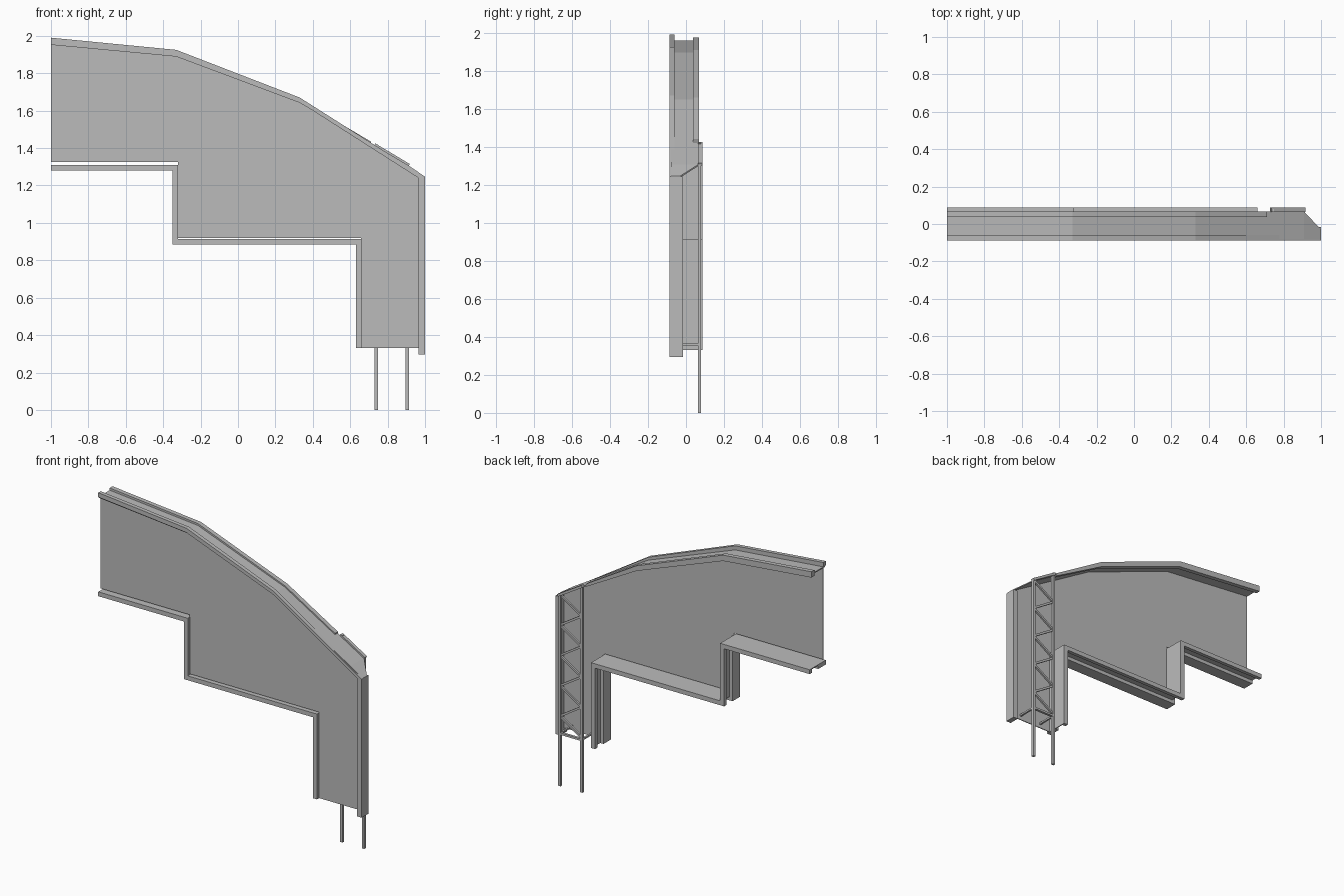
import bpy
import bmesh
from mathutils import Vector

cube = bpy.data.objects.get("Cube")
if cube:
    bpy.data.objects.remove(cube, do_unlink=True)

GREY = (0.5, 0.5, 0.5, 1)
steel = bpy.data.materials.new("plain grey")
steel.use_nodes = True
steel.diffuse_color = GREY
steel.node_tree.nodes["Principled BSDF"].inputs["Base Color"].default_value = GREY


def finish(name, bm):
    bmesh.ops.recalc_face_normals(bm, faces=bm.faces)
    mesh = bpy.data.meshes.new(name)
    bm.to_mesh(mesh)
    bm.free()
    mesh.materials.append(steel)
    obj = bpy.data.objects.new(name, mesh)
    bpy.context.collection.objects.link(obj)
    return obj


def extrude_y(name, outline, y0, y1):
    """Extrude an x-z outline between two depths."""
    bm = bmesh.new()
    face = bm.faces.new([bm.verts.new((x, y0, z)) for x, z in outline])
    new = bmesh.ops.extrude_face_region(bm, geom=[face])["geom"]
    bmesh.ops.translate(bm, vec=(0, y1 - y0, 0),
                        verts=[v for v in new if isinstance(v, bmesh.types.BMVert)])
    return finish(name, bm)


def box(name, x0, x1, y0, y1, z0, z1):
    return extrude_y(name, [(x0, z0), (x1, z0), (x1, z1), (x0, z1)], y0, y1)


def strip(name, upper, lower, y0, y1):
    """Band between two matching x-z paths."""
    return extrude_y(name, upper + lower[::-1], y0, y1)


def bar(name, a, b, y0, y1, width):
    """Straight flat bar between two x-z points."""
    a, b = Vector(a), Vector(b)
    d = (b - a).normalized() * width / 2
    side = Vector((-d.y, d.x))
    return extrude_y(name, [a + side, b + side, b - side, a - side], y0, y1)


# Main paths: arched top edge and stepped lower edge
arch = [(-1, 1.99), (-0.33, 1.925), (0.33, 1.67), (1, 1.245)]
arch_low = [(-1, 1.96), (-0.33, 1.895), (0.33, 1.645), (0.965, 1.24)]
steps = [(-1, 1.31), (-0.32, 1.31), (-0.32, 0.915), (0.66, 0.915), (0.66, 0.33)]


def offset_steps(t):
    """Stepped path moved down and outward by t."""
    return [(x if x == -1 else x - t, z if z == 0.33 else z - t) for x, z in steps]


# Thin wall sheet, held slightly clear of the stepped frame
wall_low = [(-1, 1.325), (-0.322, 1.325), (-0.322, 0.92), (0.658, 0.92),
            (0.658, 0.33), (0.985, 0.33)]
extrude_y("wall_panel", wall_low + [(0.985, 1.245)] + arch_low[2::-1], -0.064, -0.058)

# Arched rails
strip("front_top_rail", arch, arch_low, -0.087, -0.06)
back_top = [(-1, 1.975), (-0.33, 1.91), (0.33, 1.66), (0.71, 1.435)]
back_low = [(-1, 1.935), (-0.33, 1.87), (0.33, 1.625), (0.71, 1.415)]
strip("back_top_rail", back_top, back_low, 0.037, 0.068)

# Thin deck between the rails, with a clipped end corner
deck_path = [(-1, 1.96), (-0.33, 1.897), (0.33, 1.65), (0.91, 1.308), (1, 1.247)]
deck_back = [0.066, 0.066, 0.066, 0.066, -0.03]
bm = bmesh.new()
rings = []
for (x, z), y in zip(deck_path, deck_back):
    corners = [(-0.08, 0), (y, 0), (y, -0.008), (-0.08, -0.008)]
    rings.append([bm.verts.new((x, cy, z + dz)) for cy, dz in corners])
for a, b in zip(rings, rings[1:]):
    for i in range(4):
        j = (i + 1) % 4
        bm.faces.new((a[i], a[j], b[j], b[i]))
bm.faces.new(rings[0])
bm.faces.new(rings[-1])
finish("top_deck", bm)

# Stepped frame: solid front half, thin web and back lip
strip("step_front_beam", steps, offset_steps(0.03), -0.087, -0.005)
strip("step_web", steps, offset_steps(0.006), -0.005, 0.066)
strip("step_back_lip", steps, offset_steps(0.03), 0.062, 0.087)

# End post
box("end_post", 0.965, 1, -0.087, -0.015, 0.295, 1.245)

# Lattice ladder on the back, standing on two legs
Y0, Y1 = 0.063, 0.08
INNER, OUTER = 0.74, 0.905
for name, x, top in (("inner_leg", INNER, 1.42), ("outer_leg", OUTER, 1.315)):
    box(name, x - 0.009, x + 0.009, Y0, Y1, 0, top)
bar("lattice_top_bar", (0.73, 1.418), (0.914, 1.308), Y0, 0.087, 0.016)
bar("lattice_bottom_bar", (INNER, 0.36), (OUTER, 0.36), Y0, Y1, 0.014)
PITCH = 0.208
for i in range(5):
    z = 0.375 + i * PITCH
    mid = (OUTER, z + PITCH / 2)
    bar("lattice_rising_brace", (INNER, z), mid, Y0 + 0.002, Y1 - 0.002, 0.014)
    if i < 4:
        bar("lattice_falling_brace", mid, (INNER, z + PITCH), Y0 + 0.002, Y1 - 0.002, 0.014)

# Ties from the ladder to the wall
for x in (INNER, OUTER):
    box("ladder_tie", x - 0.006, x + 0.006, -0.06, Y0, 0.354, 0.366)
